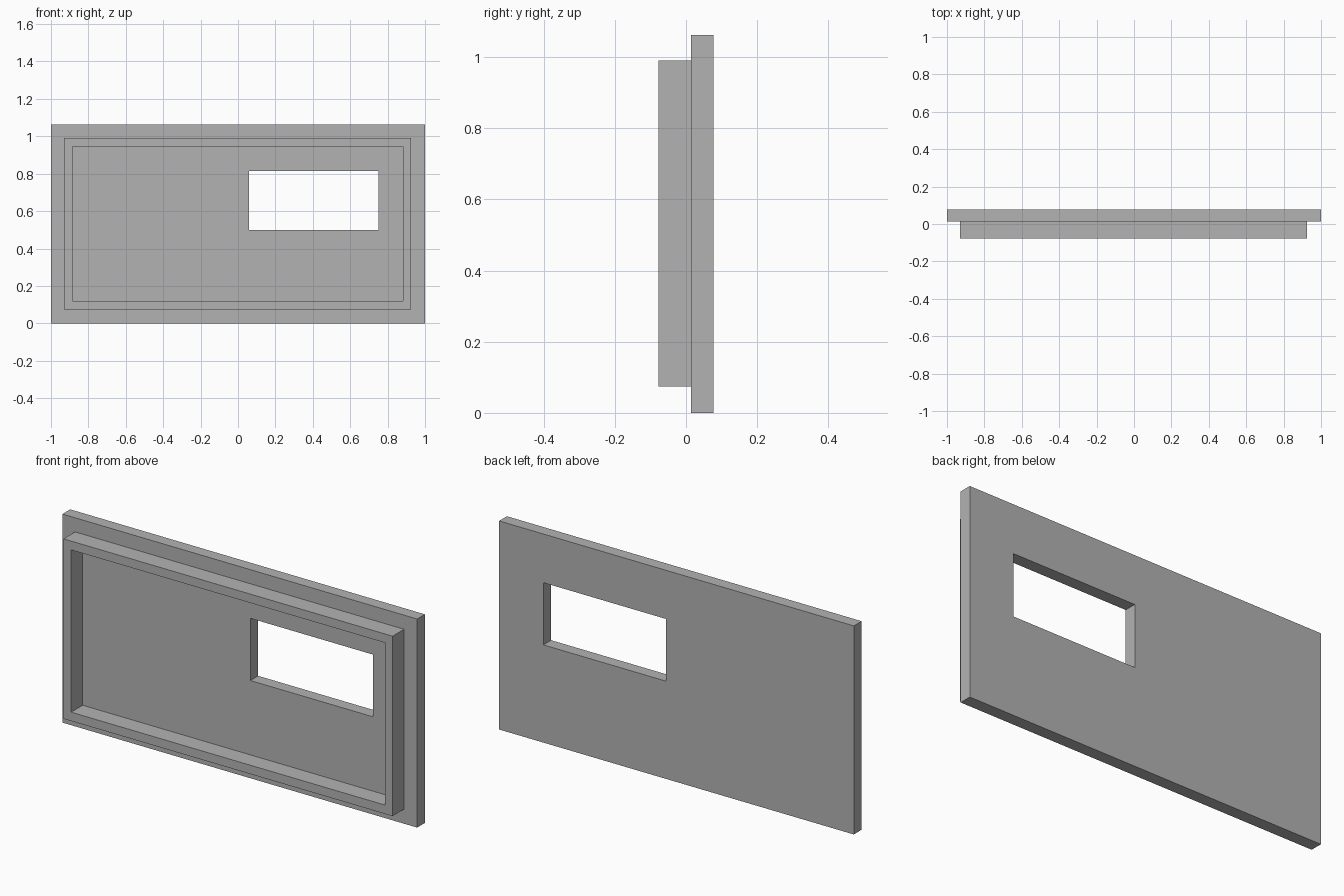
import bpy
import bmesh

default_cube = bpy.data.objects.get("Cube")
if default_cube:
    bpy.data.objects.remove(default_cube, do_unlink=True)

# Single plain grey finish
grey = bpy.data.materials.new("plain_grey")
grey.use_nodes = True
colour = (0.45, 0.45, 0.45, 1)
grey.diffuse_color = colour
grey.node_tree.nodes["Principled BSDF"].inputs["Base Color"].default_value = colour


def rectangle(bm, bounds, y):
    """Four corner vertices, counter-clockwise seen from the front."""
    x0, x1, z0, z1 = bounds
    return [bm.verts.new((x, y, z)) for x, z in ((x0, z0), (x1, z0), (x1, z1), (x0, z1))]


def frame(name, outer, inner, front, back):
    """Flat rectangular plate with a rectangular opening right through it."""
    bm = bmesh.new()
    loops = [rectangle(bm, outer, front), rectangle(bm, inner, front),
             rectangle(bm, inner, back), rectangle(bm, outer, back)]
    for a, b in zip(loops, loops[1:] + loops[:1]):
        for i in range(4):
            j = (i + 1) % 4
            bm.faces.new((a[i], a[j], b[j], b[i]))
    bmesh.ops.recalc_face_normals(bm, faces=bm.faces)
    mesh = bpy.data.meshes.new(name)
    bm.to_mesh(mesh)
    bm.free()
    mesh.materials.append(grey)
    obj = bpy.data.objects.new(name, mesh)
    bpy.context.collection.objects.link(obj)
    return obj


# Back panel with the window opening
frame("panel", (-1, 1, 0, 1.063), (0.06, 0.75, 0.498, 0.815), 0.0145, 0.077)

# Raised rim standing on the front of the panel
frame("front_rim", (-0.929, 0.926, 0.074, 0.991), (-0.886, 0.883, 0.119, 0.946), -0.078, 0.0145)
